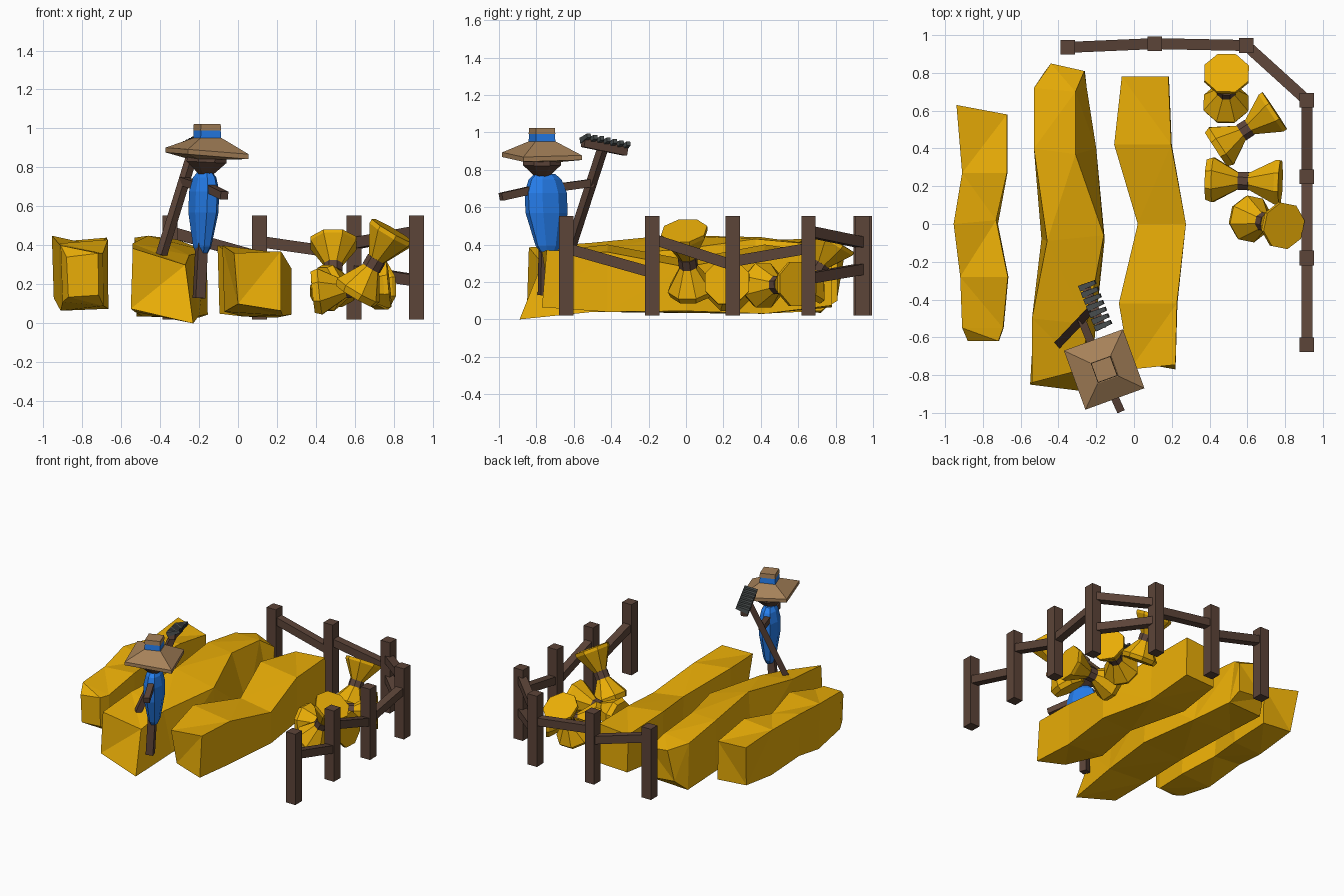
import bpy, bmesh, math
from mathutils import Vector as V


def material(name, rgb):
    m = bpy.data.materials.new(name)
    m.diffuse_color = (*rgb, 1)
    return m


STRAW = material("straw", (0.82, 0.42, 0.002))
WOOD = material("wood", (0.107, 0.058, 0.04))
TAN = material("tan", (0.38, 0.22, 0.10))
BLUE = material("blue", (0.019, 0.21, 0.85))
IRON = material("iron", (0.07, 0.08, 0.08))


def loft(name, rings, mat, triangulate=False):
    """Skin equal-length point rings and cap both ends."""
    bm = bmesh.new()
    vs = [[bm.verts.new(p) for p in r] for r in rings]
    n = len(vs[0])
    for a, b in zip(vs, vs[1:]):
        for i in range(n):
            j = (i + 1) % n
            bm.faces.new((a[i], a[j], b[j], b[i]))
    bm.faces.new(vs[0][::-1])
    bm.faces.new(vs[-1])
    if triangulate:
        bmesh.ops.triangulate(bm, faces=bm.faces[:])
    bmesh.ops.recalc_face_normals(bm, faces=bm.faces[:])
    me = bpy.data.meshes.new(name)
    bm.to_mesh(me)
    bm.free()
    me.materials.append(mat)
    ob = bpy.data.objects.new(name, me)
    bpy.context.collection.objects.link(ob)
    return ob


def lathe(name, a, b, profile, sides, mat):
    """Rings of (fraction along a-b, radius)."""
    a, b = V(a), V(b)
    d = (b - a).normalized()
    u = V((1, 0, 0)) if abs(d.z) > 0.999 else d.cross(V((0, 0, 1))).normalized()
    w = d.cross(u)
    angles = [2 * math.pi * (i + 0.5) / sides for i in range(sides)]
    rings = [[a.lerp(b, f) + (u * math.cos(g) + w * math.sin(g)) * r for g in angles]
             for f, r in profile]
    return loft(name, rings, mat)


def beam(name, a, b, w0, mat, w1=None):
    """Square bar from a to b."""
    k = math.sqrt(0.5)
    return lathe(name, a, b, [(0, w0 * k), (1, (w1 or w0) * k)], 4, mat)


# Crop rows: sections of y, left, right, bottom, top
rows = {
    "crop_row_left": [(-0.62, -0.88, -0.715, 0.14, 0.35), (-0.55, -0.91, -0.69, 0.10, 0.38),
                      (-0.28, -0.92, -0.665, 0.07, 0.42), (0.0, -0.955, -0.72, 0.12, 0.43),
                      (0.27, -0.91, -0.67, 0.08, 0.43), (0.58, -0.92, -0.67, 0.11, 0.41)],
    "crop_row_middle": [(-0.85, -0.56, -0.26, 0.08, 0.37), (-0.5, -0.54, -0.2, 0.05, 0.39),
                        (-0.08, -0.5, -0.155, 0.04, 0.43), (0.4, -0.53, -0.2, 0.04, 0.42),
                        (0.72, -0.53, -0.25, 0.04, 0.40), (0.81, -0.48, -0.26, 0.11, 0.34)],
    "crop_row_right": [(-0.77, -0.02, 0.22, 0.06, 0.37), (-0.42, -0.08, 0.23, 0.05, 0.38),
                       (0.0, 0.02, 0.275, 0.04, 0.33), (0.42, -0.105, 0.20, 0.04, 0.38),
                       (0.78, -0.065, 0.185, 0.07, 0.36)],
}
# Pulled corners: (section, corner) to point; corners run from bottom left
pulled = {
    "crop_row_left": {(5, 3): (-0.94, 0.63, 0.43), (3, 2): (-0.73, 0.02, 0.40)},
    "crop_row_middle": {(0, 1): (-0.23, -0.89, 0.0), (0, 2): (-0.27, -0.77, 0.30),
                        (0, 3): (-0.54, -0.84, 0.385), (1, 2): (-0.25, -0.53, 0.35),
                        (2, 3): (-0.46, -0.09, 0.45), (2, 2): (-0.16, -0.06, 0.37),
                        (3, 2): (-0.31, 0.37, 0.43), (4, 2): (-0.31, 0.70, 0.40),
                        (5, 3): (-0.44, 0.85, 0.36)},
    "crop_row_right": {(0, 0): (0.0, -0.73, 0.10), (0, 2): (0.22, -0.745, 0.37),
                       (2, 2): (0.275, 0.0, 0.28)},
}
for name, secs in rows.items():
    rings = []
    for k, (y, xl, xr, zb, zt) in enumerate(secs):
        s = 0.02 if k % 2 else -0.01
        ring = [V((xl + 0.01, y, zb + s / 2)), V((xr, y, zb - s / 2)),
                V((xr - 0.003, y, zt - s)), V((xl, y, zt + s))]
        rings.append([V(pulled[name].get((k, c), p)) for c, p in enumerate(ring)])
    loft(name, rings, STRAW, True)

# Straw sheaves: lower end, upper end
sheaves = [((0.487, 0.625, 0.14), (0.49, 0.80, 0.42)),
           ((0.435, 0.395, 0.18), (0.745, 0.60, 0.19)),
           ((0.385, 0.235, 0.16), (0.775, 0.22, 0.20)),
           ((0.60, 0.03, 0.14), (0.795, -0.01, 0.475))]
for i, (a, b) in enumerate(sheaves, 1):
    lathe(f"sheaf_{i}", a, b, [(0, 0.115), (0.09, 0.128), (0.44, 0.045),
                               (0.56, 0.045), (0.94, 0.127), (1, 0.127)], 8, STRAW)
    lathe(f"sheaf_band_{i}", a, b, [(0.43, 0.052), (0.57, 0.052)], 8, WOOD)

# Fence posts
posts = [(-0.35, 0.935), (0.11, 0.955), (0.595, 0.945), (0.915, 0.655),
         (0.915, 0.25), (0.915, -0.18), (0.915, -0.64)]
for i, (x, y) in enumerate(posts, 1):
    beam(f"fence_post_{i}", (x, y, 0.02), (x, y, 0.553), 0.077, WOOD)

# Fence rails: first post index, start height, end height
rails = [(0, 0.47, 0.34), (1, 0.42, 0.35), (2, 0.41, 0.47), (2, 0.27, 0.22),
         (3, 0.38, 0.31), (4, 0.29, 0.43), (5, 0.25, 0.38)]
for n, (i, z0, z1) in enumerate(rails, 1):
    beam(f"fence_rail_{n}", (*posts[i], z0), (*posts[i + 1], z1), 0.058, WOOD)

# Scarecrow pole
beam("scarecrow_pole", (-0.2, -0.76, 0.13), (-0.185, -0.755, 0.42), 0.052, WOOD)

# Scarecrow body: flattened egg, wide along the arms
arm, side = V((-0.38, 0.925, 0)), V((0.925, 0.38, 0))
rings = []
for f, r in [(0, 0.4), (0.08, 0.6), (0.5, 1.0), (0.76, 1.0), (0.93, 0.78), (1, 0.5)]:
    c = V((-0.185, -0.735, 0.36)).lerp(V((-0.17, -0.755, 0.777)), f)
    rings.append([c + arm * 0.12 * r * math.cos(g) + side * 0.07 * r * math.sin(g)
                  for g in (math.pi * (i + 0.5) / 4 for i in range(8))])
loft("scarecrow_body", rings, BLUE)

# Scarecrow arms, neck and head
beam("scarecrow_front_arm", (-0.16, -0.79, 0.70), (-0.07, -0.99, 0.655), 0.042, WOOD)
beam("scarecrow_back_arm", (-0.19, -0.72, 0.70), (-0.28, -0.5, 0.73), 0.042, WOOD)
beam("scarecrow_neck", (-0.165, -0.77, 0.74), (-0.165, -0.77, 0.79), 0.055, WOOD)
lathe("scarecrow_head", (-0.165, -0.77, 0.765), (-0.16, -0.77, 0.86),
      [(0, 0.04), (0.65, 0.11), (1, 0.11)], 8, WOOD)


# Square straw hat with a blue band: height, corner radius, tilt
def hat_part(name, prof, mat):
    rings = []
    for z, r, tilt in prof:
        ring = []
        for i in range(4):
            g = math.radians(65 + 90 * i)
            x, y = r * math.cos(g), r * math.sin(g)
            ring.append(V((-0.158 + x, -0.77 + y, z - tilt * x)))
        rings.append(ring)
    return loft(name, rings, mat)


hat_part("hat_brim", [(0.84, 0.09, 0), (0.86, 0.235, 0.08), (0.885, 0.235, 0.08), (0.95, 0.083, 0)], TAN)
hat_part("hat_band", [(0.935, 0.08, 0), (0.995, 0.076, 0)], BLUE)
hat_part("hat_top", [(0.99, 0.079, 0), (1.022, 0.076, 0)], TAN)

# Rake handle, head and tines
beam("rake_handle", (-0.395, -0.63, 0.345), (-0.215, -0.44, 0.93), 0.042, WOOD)
r0, r1 = V((-0.17, -0.55, 0.945)), V((-0.26, -0.32, 0.898))
beam("rake_head", r0, r1, 0.047, WOOD)
for i in range(7):
    p = r0.lerp(r1, 0.04 + 0.92 * i / 6)
    beam(f"rake_tine_{i + 1}", p + V((-0.03, -0.012, 0.012)), p + V((0.052, 0.022, 0.04)), 0.032, IRON, 0.022)
